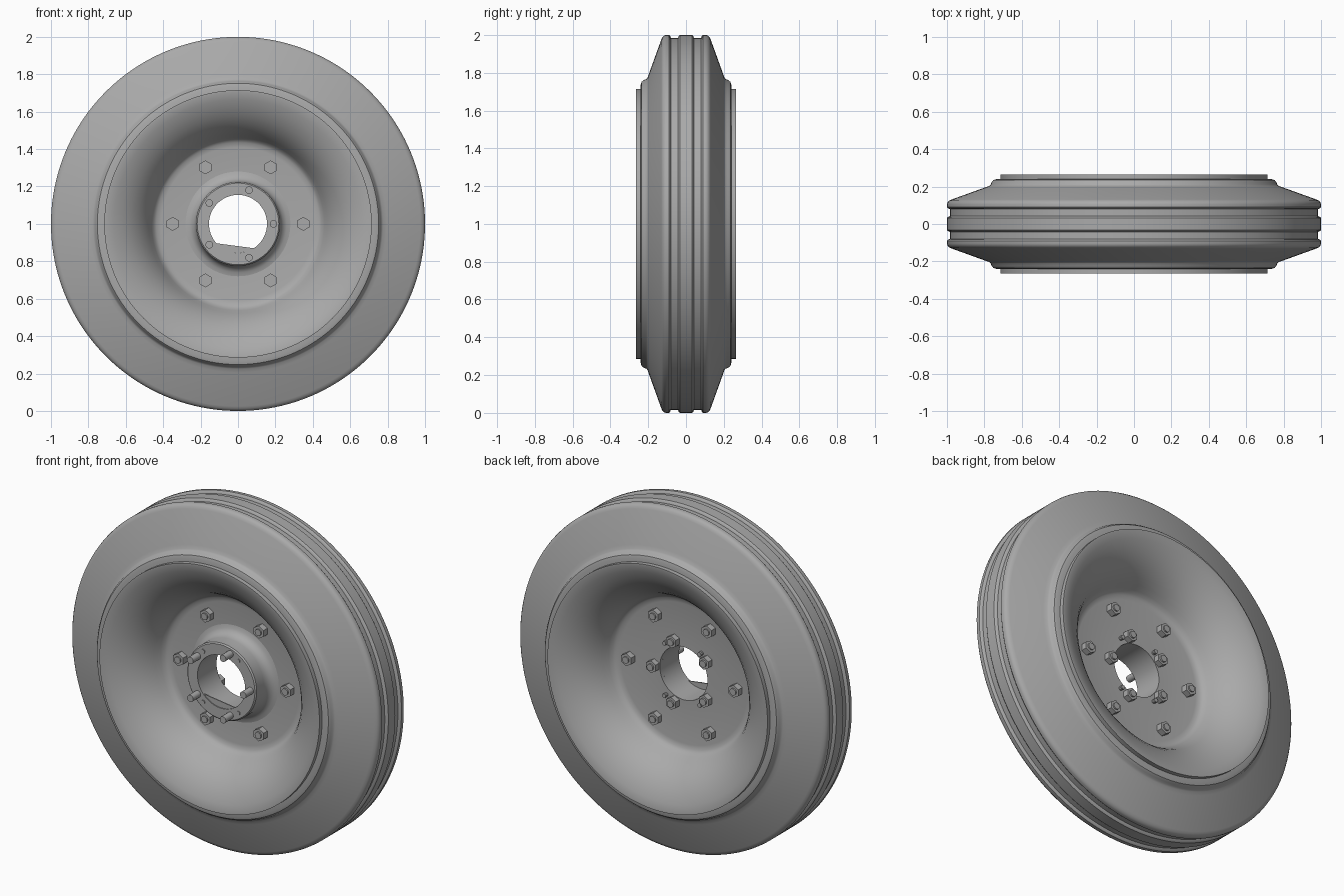
import bpy, bmesh
from math import sin, cos, pi, radians
from mathutils import Matrix, Vector

cube = bpy.data.objects.get("Cube")
if cube:
    bpy.data.objects.remove(cube, do_unlink=True)

grey = bpy.data.materials.new("plain grey")
grey.use_nodes = True
colour = (0.4, 0.4, 0.4, 1)
grey.diffuse_color = colour
grey.node_tree.nodes["Principled BSDF"].inputs["Base Color"].default_value = colour

CENTRE = Vector((0, 0, 1))


def finish(name, bm, angle=35):
    bmesh.ops.recalc_face_normals(bm, faces=bm.faces)
    mesh = bpy.data.meshes.new(name)
    bm.to_mesh(mesh)
    bm.free()
    mesh.materials.append(grey)
    obj = bpy.data.objects.new(name, mesh)
    bpy.context.collection.objects.link(obj)
    bpy.ops.object.select_all(action='DESELECT')
    obj.select_set(True)
    bpy.context.view_layer.objects.active = obj
    bpy.ops.object.shade_smooth_by_angle(angle=radians(angle))
    return obj


def lathe(name, profile, segments=128):
    """Spin a closed (radius, y) outline around the axle."""
    bm = bmesh.new()
    rings = []
    for i in range(segments):
        a = 2 * pi * i / segments
        rings.append([bm.verts.new((r * cos(a), y, 1 + r * sin(a))) for r, y in profile])
    n = len(profile)
    for i in range(segments):
        p, q = rings[i], rings[(i + 1) % segments]
        for j in range(n):
            k = (j + 1) % n
            bm.faces.new((p[j], p[k], q[k], q[j]))
    return finish(name, bm)


def ring_spots(count, radius, start=0):
    return [(radius, start + 2 * pi * i / count) for i in range(count)]


def pegs(name, spots, size, y0, y1, sides):
    """Prisms parallel to the axle, one at each (radius, angle) spot."""
    bm = bmesh.new()
    turn = Matrix.Rotation(pi / 2, 4, 'X')
    for r, a in spots:
        place = Matrix.Translation(CENTRE + Vector((r * cos(a), (y0 + y1) / 2, r * sin(a))))
        bmesh.ops.create_cone(bm, cap_ends=True, segments=sides, radius1=size, radius2=size,
                              depth=abs(y1 - y0), matrix=place @ turn)
    return finish(name, bm)


def mirrored(half):
    return half + [(r, -y) for r, y in reversed(half)]


# Tyre: three ribs, two grooves, sloping walls and a rounded bead
lathe("tyre", mirrored([
    (0.69, 0.24), (0.735, 0.24), (0.752, 0.235), (0.762, 0.222), (0.766, 0.21),
    (0.775, 0.203), (0.795, 0.196), (0.975, 0.131), (0.988, 0.125), (0.997, 0.115),
    (1.0, 0.105), (1.0, 0.09), (0.995, 0.084), (0.984, 0.08), (0.984, 0.042),
    (0.995, 0.038), (1.0, 0.032)]), 160)

# Rim: flared bowl on both sides, closed by a central disc
bowl = [(0.715, 0.22), (0.715, 0.265), (0.705, 0.265), (0.665, 0.253), (0.62, 0.233),
        (0.575, 0.205), (0.535, 0.17), (0.502, 0.13), (0.478, 0.09), (0.462, 0.058),
        (0.45, 0.038), (0.435, 0.027), (0.41, 0.022)]
bore = 0.155
lathe("rim_and_disc", bowl + [(bore, 0.022), (bore, -0.022)]
      + [(r, -y) for r, y in reversed(bowl)])

# Hub: raised collar on the front with a curved foot
lathe("hub_collar", [(bore, 0.0), (bore, -0.155), (0.218, -0.155), (0.225, -0.148),
                     (0.225, -0.08), (0.229, -0.058), (0.241, -0.038), (0.26, -0.026),
                     (0.285, -0.021), (0.285, 0.0)], 96)

# Flat web across the bottom of the bore
bm = bmesh.new()
arc = [bm.verts.new((bore * cos(a), -0.15, 1 + bore * sin(a)))
       for a in [radians(222 + 9 * i) for i in range(10)]]
web = bm.faces.new(arc)
out = bmesh.ops.extrude_face_region(bm, geom=[web])
bmesh.ops.translate(bm, vec=(0, 0.006, 0),
                    verts=[v for v in out["geom"] if isinstance(v, bmesh.types.BMVert)])
finish("bore_web", bm)

# Wheel bolts: six, nutted on both faces of the disc
outer = ring_spots(6, 0.349)
for side, s in (("front", -1), ("back", 1)):
    pegs(side + "_wheel_nuts", outer, 0.037, 0.018 * s, 0.058 * s, 6)
    pegs(side + "_wheel_bolt_ends", outer, 0.02, 0.05 * s, 0.066 * s, 12)

# Hub studs: five, long at the front and nutted at the back
inner = ring_spots(5, 0.19)
pegs("hub_studs", inner, 0.02, -0.225, 0.066, 16)
pegs("hub_nuts", inner, 0.036, 0.018, 0.056, 6)

# Small locating pins between the studs
pins = [(0.19, radians(a)) for a in (54, 128, -128, -54)]
pegs("locating_pins", pins, 0.012, -0.16, 0.045, 10)
